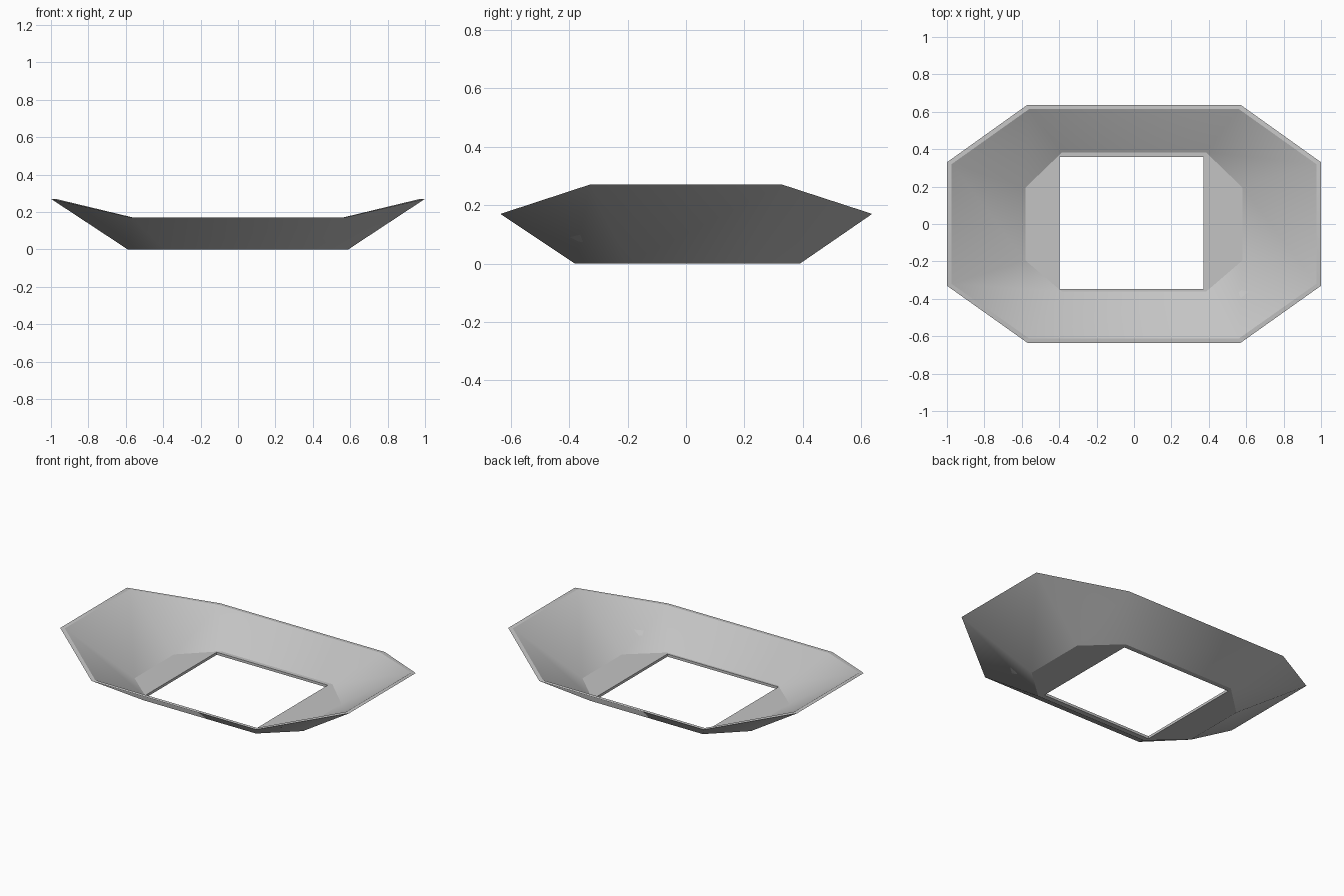
import bpy
import bmesh
import math

cube = bpy.data.objects.get("Cube")
if cube:
    bpy.data.objects.remove(cube, do_unlink=True)

THICK = 0.016


def octagon(end_x, end_y, end_z, side_x, front_y, back_y, side_z, shift=0.0):
    """Counter-clockwise eight-point loop: two points on each end and each long side."""
    return [
        (end_x + shift, -end_y, end_z), (end_x + shift, end_y, end_z),
        (side_x + shift, back_y, side_z), (-side_x + shift, back_y, side_z),
        (-end_x + shift, end_y, end_z), (-end_x + shift, -end_y, end_z),
        (-side_x + shift, front_y, side_z), (side_x + shift, front_y, side_z),
    ]


# Closed cross-section: outside wall, rim, inside wall, floor, opening, underside
sections = [
    octagon(0.59, 0.2, 0, 0.39, -0.38, 0.39, 0),
    octagon(1.0, 0.33, 0.27, 0.57, -0.635, 0.637, 0.17),
    octagon(0.975, 0.32, 0.27, 0.56, -0.613, 0.615, 0.17),
    octagon(0.58, 0.195, THICK, 0.385, -0.362, 0.383, THICK),
    octagon(0.385, 0.195, THICK, 0.385, -0.347, 0.358, THICK, -0.013),
    octagon(0.385, 0.195, 0, 0.385, -0.347, 0.358, 0, -0.013),
]

bm = bmesh.new()
loops = [[bm.verts.new(p) for p in section] for section in sections]
for a, b in zip(loops, loops[1:] + loops[:1]):
    for i in range(len(a)):
        j = (i + 1) % len(a)
        bm.faces.new((a[i], a[j], b[j], b[i]))
bmesh.ops.recalc_face_normals(bm, faces=bm.faces)

mesh = bpy.data.meshes.new("flared_tray")
bm.to_mesh(mesh)
bm.free()
tray = bpy.data.objects.new("flared_tray", mesh)
bpy.context.collection.objects.link(tray)

# Plain grey finish
grey = bpy.data.materials.new("light_grey")
grey.use_nodes = True
colour = (0.55, 0.55, 0.55, 1.0)
grey.diffuse_color = colour
grey.node_tree.nodes["Principled BSDF"].inputs["Base Color"].default_value = colour
mesh.materials.append(grey)

# Soft blend between wall panels, crisp rim and floor edges
bpy.ops.object.select_all(action="DESELECT")
tray.select_set(True)
bpy.context.view_layer.objects.active = tray
bpy.ops.object.shade_smooth_by_angle(angle=math.radians(30))
